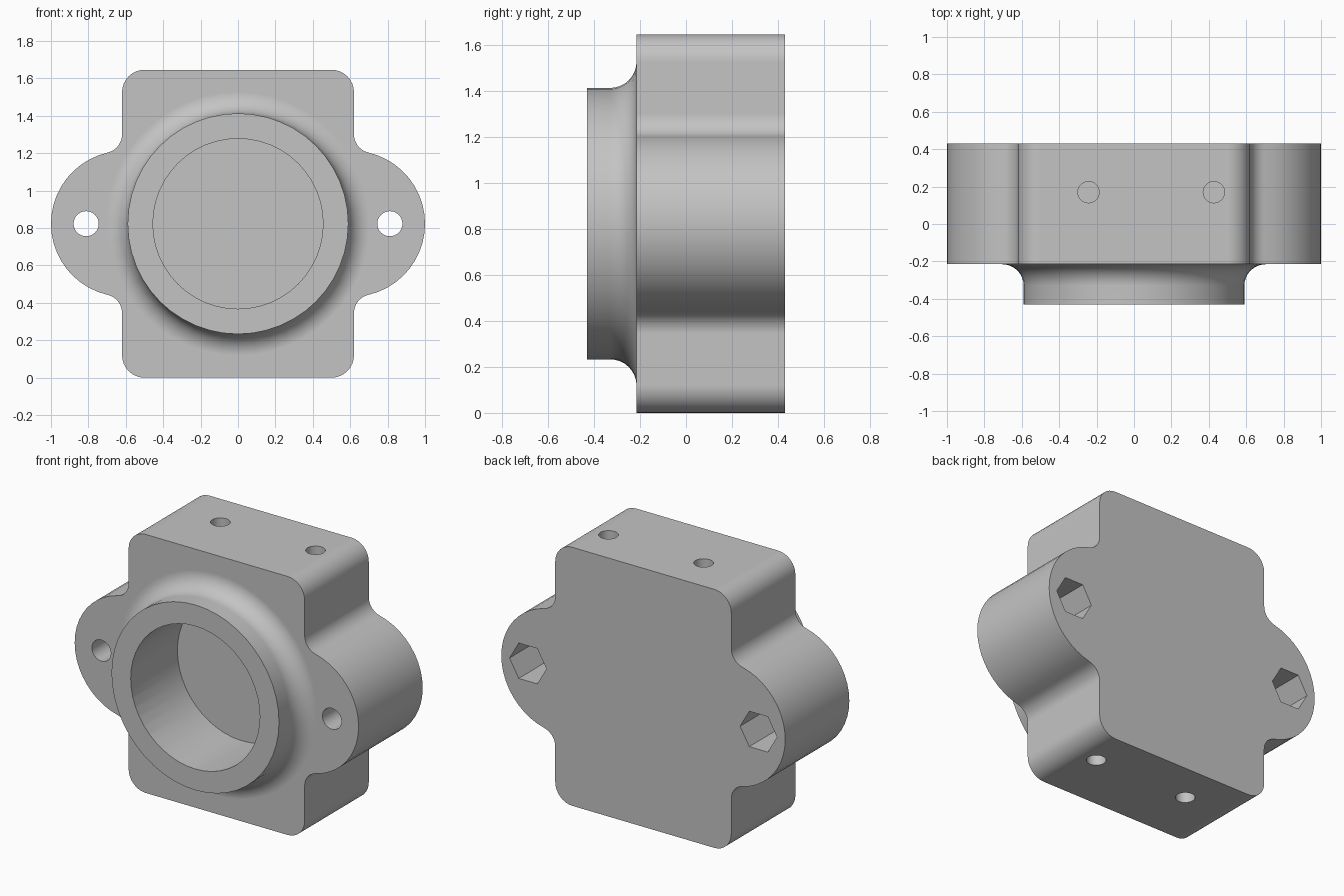
import bpy, bmesh
from math import sin, cos, radians, pi, acos, sqrt, degrees
from mathutils import Matrix

cube = bpy.data.objects.get("Cube")
if cube:
    bpy.data.objects.remove(cube, do_unlink=True)

MID = 0.823                      # height of the bore axis
BACK, FACE, RIM = 0.43, -0.215, -0.43

grey = bpy.data.materials.new("plain grey")
grey.use_nodes = True
colour = (0.55, 0.55, 0.55, 1)
grey.diffuse_color = colour
grey.node_tree.nodes["Principled BSDF"].inputs["Base Color"].default_value = colour


def finish(name, bm):
    bmesh.ops.recalc_face_normals(bm, faces=bm.faces)
    mesh = bpy.data.meshes.new(name)
    bm.to_mesh(mesh)
    bm.free()
    mesh.materials.append(grey)
    obj = bpy.data.objects.new(name, mesh)
    bpy.context.collection.objects.link(obj)
    return obj


def arc(cx, cy, r, start, end, steps):
    angles = [radians(start + (end - start) * i / steps) for i in range(steps + 1)]
    return [(cx + r * cos(a), cy + r * sin(a)) for a in angles]


def prism(name, outline, y0, y1):
    """Outline in x and height about the axis, extruded along y."""
    bm = bmesh.new()
    face = bm.faces.new([bm.verts.new((x, y0, MID + z)) for x, z in outline])
    new = bmesh.ops.extrude_face_region(bm, geom=[face])["geom"]
    moved = [v for v in new if isinstance(v, bmesh.types.BMVert)]
    bmesh.ops.translate(bm, verts=moved, vec=(0, y1 - y0, 0))
    return finish(name, bm)


def lathe(name, profile, sides):
    """Profile of (radius, y) turned about the bore axis."""
    bm = bmesh.new()
    verts = [bm.verts.new((r, y, MID)) for r, y in profile]
    edges = [bm.edges.new(pair) for pair in zip(verts, verts[1:])]
    bmesh.ops.spin(bm, geom=verts + edges, cent=(0, 0, MID), axis=(0, 1, 0),
                   angle=2 * pi, steps=sides)
    bmesh.ops.remove_doubles(bm, verts=bm.verts, dist=0.0005)
    return finish(name, bm)


def upright_cylinder(name, x, y, z, r, depth):
    bm = bmesh.new()
    bmesh.ops.create_cone(bm, cap_ends=True, segments=32, radius1=r, radius2=r,
                          depth=depth, matrix=Matrix.Translation((x, y, z)))
    return finish(name, bm)


def combine(target, tool, operation):
    mod = target.modifiers.new(tool.name, "BOOLEAN")
    mod.operation, mod.object, mod.solver = operation, tool, "EXACT"
    bpy.context.view_layer.objects.active = target
    bpy.ops.object.modifier_apply(modifier=mod.name)
    bpy.data.objects.remove(tool, do_unlink=True)


# Body outline: round ear, blend into the block side, rounded block corner
ear_x, ear_r, side, blend = 0.61, 0.39, 0.62, 0.10
blend_x = side + blend
blend_z = sqrt((ear_r + blend) ** 2 - (blend_x - ear_x) ** 2)
touch = degrees(acos((blend_x - ear_x) / (ear_r + blend)))
quarter = (arc(ear_x, 0, ear_r, 0, touch, 10)
           + arc(blend_x, blend_z, blend, touch + 180, 180, 7)[1:]
           + arc(side - 0.12, MID - 0.12, 0.12, 0, 90, 8))
half = quarter + [(-x, z) for x, z in reversed(quarter)]
outline = half + [(x, -z) for x, z in reversed(half[1:-1])]
body = prism("housing_body", outline, FACE, BACK)

# Round collar with a flared foot
rim_r, flare = 0.59, 0.115
foot = arc(rim_r + flare, FACE - flare, flare, 90, 180, 8)
collar = lathe("collar", [(0, -0.1), (rim_r + flare, -0.1)] + foot
               + [(rim_r, RIM), (0, RIM)], 48)
combine(body, collar, "UNION")

# Blind bore
combine(body, prism("bore", arc(0, 0, 0.455, 0, 352.5, 47), RIM - 0.1, 0.04), "DIFFERENCE")

# Ear screw holes with hexagonal nut pockets at the back
for s in (-1, 1):
    x = s * 0.812
    combine(body, prism("screw_hole", arc(x, 0, 0.067, 0, 348.75, 31), -0.5, 0.6), "DIFFERENCE")
    combine(body, prism("nut_pocket", arc(x, 0, 0.13, 0, 300, 5), BACK - 0.4, 0.6), "DIFFERENCE")

# Blind mounting holes in the top and bottom
for x in (-0.243, 0.427):
    for z in (0, 2 * MID):
        combine(body, upright_cylinder("mount_hole", x, 0.17, z, 0.057, 0.7), "DIFFERENCE")

# Smooth curved walls, keep flat faces flat
bpy.ops.object.select_all(action="DESELECT")
body.select_set(True)
bpy.context.view_layer.objects.active = body
bpy.ops.object.shade_smooth_by_angle(angle=radians(30))
normals = body.modifiers.new("flat faces", "WEIGHTED_NORMAL")
normals.keep_sharp = True
